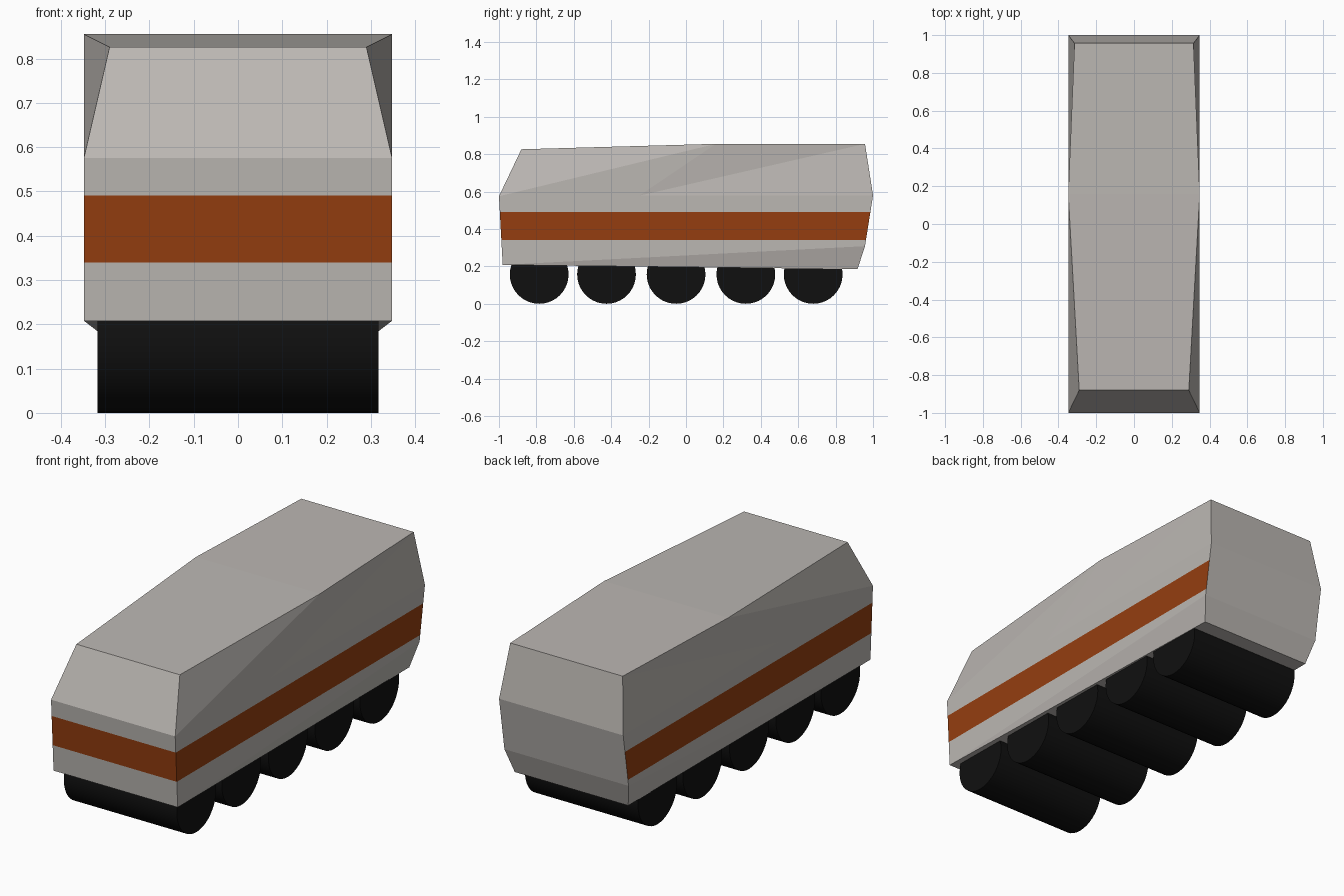
import bpy, bmesh, math
from mathutils import Matrix, Vector

if "Cube" in bpy.data.objects:
    bpy.data.objects.remove(bpy.data.objects["Cube"])


def material(name, rgb):
    m = bpy.data.materials.new(name)
    m.diffuse_color = (*rgb, 1)
    m.use_nodes = True
    m.node_tree.nodes["Principled BSDF"].inputs["Base Color"].default_value = m.diffuse_color
    return m


grey = material("warm grey paint", (0.50, 0.475, 0.45))
orange = material("burnt orange stripe", (0.30, 0.048, 0.005))
black = material("black rubber", (0.005, 0.005, 0.005))


def add_object(name, bm, mats):
    me = bpy.data.meshes.new(name)
    bm.to_mesh(me)
    bm.free()
    for m in mats:
        me.materials.append(m)
    ob = bpy.data.objects.new(name, me)
    bpy.context.collection.objects.link(ob)
    return ob


# Faceted hull: named points on one side, mirrored across x
P = {
    "front_low": (0.348, -0.98, 0.208),
    "front_belt": (0.348, -1.0, 0.575),
    "front_roof": (0.29, -0.88, 0.826),
    "mid_roof": (0.348, 0.16, 0.855),
    "back_roof": (0.315, 0.957, 0.855),
    "back_belt": (0.348, 1.0, 0.58),
    "back_low": (0.348, 0.957, 0.308),
    "back_floor": (0.318, 0.917, 0.185),
    "mid_belt": (0.348, -0.25, 0.578),
}
SIDE = [
    "front_low back_low back_belt mid_belt front_belt",
    "front_low back_floor back_low",
    "front_belt mid_roof front_roof",
    "front_belt mid_belt mid_roof",
    "mid_belt back_roof mid_roof",
    "mid_belt back_belt back_roof",
]
OUTLINE = list(P)[:-1]

bm = bmesh.new()
right = {k: bm.verts.new(v) for k, v in P.items()}
left = {k: bm.verts.new((-x, y, z)) for k, (x, y, z) in P.items()}
for face in SIDE:
    names = face.split()
    bm.faces.new([right[n] for n in names])
    bm.faces.new([left[n] for n in reversed(names)])
# Front, roof, back and floor strips joining both sides
for a, b in zip(OUTLINE, OUTLINE[1:] + OUTLINE[:1]):
    bm.faces.new([left[a], right[a], right[b], left[b]])
bmesh.ops.recalc_face_normals(bm, faces=bm.faces)

# Stripe around front and sides, cut at two heights
LOW, HIGH = 0.34, 0.491
for z in (LOW, HIGH):
    bmesh.ops.bisect_plane(bm, geom=bm.verts[:] + bm.edges[:] + bm.faces[:],
                           plane_co=Vector((0, 0, z)), plane_no=Vector((0, 0, 1)))
bm.normal_update()
for f in bm.faces:
    zc = f.calc_center_median().z
    if LOW < zc < HIGH and f.normal.y < 0.5 and abs(f.normal.z) < 0.5:
        f.material_index = 1
add_object("hull", bm, [grey, orange])

# Five full-width rollers
R = 0.157
for i, y in enumerate((-0.785, -0.425, -0.053, 0.32, 0.68)):
    bm = bmesh.new()
    bmesh.ops.create_cone(bm, cap_ends=True, segments=40, radius1=R, radius2=R, depth=0.634,
                          matrix=Matrix.Translation((0, y, R)) @ Matrix.Rotation(math.pi / 2, 4, "Y"))
    for f in bm.faces:
        f.smooth = len(f.verts) == 4
    for e in bm.edges:
        e.smooth = all(len(f.verts) == 4 for f in e.link_faces)
    add_object(f"wheel_pair_{i + 1}", bm, [black])
